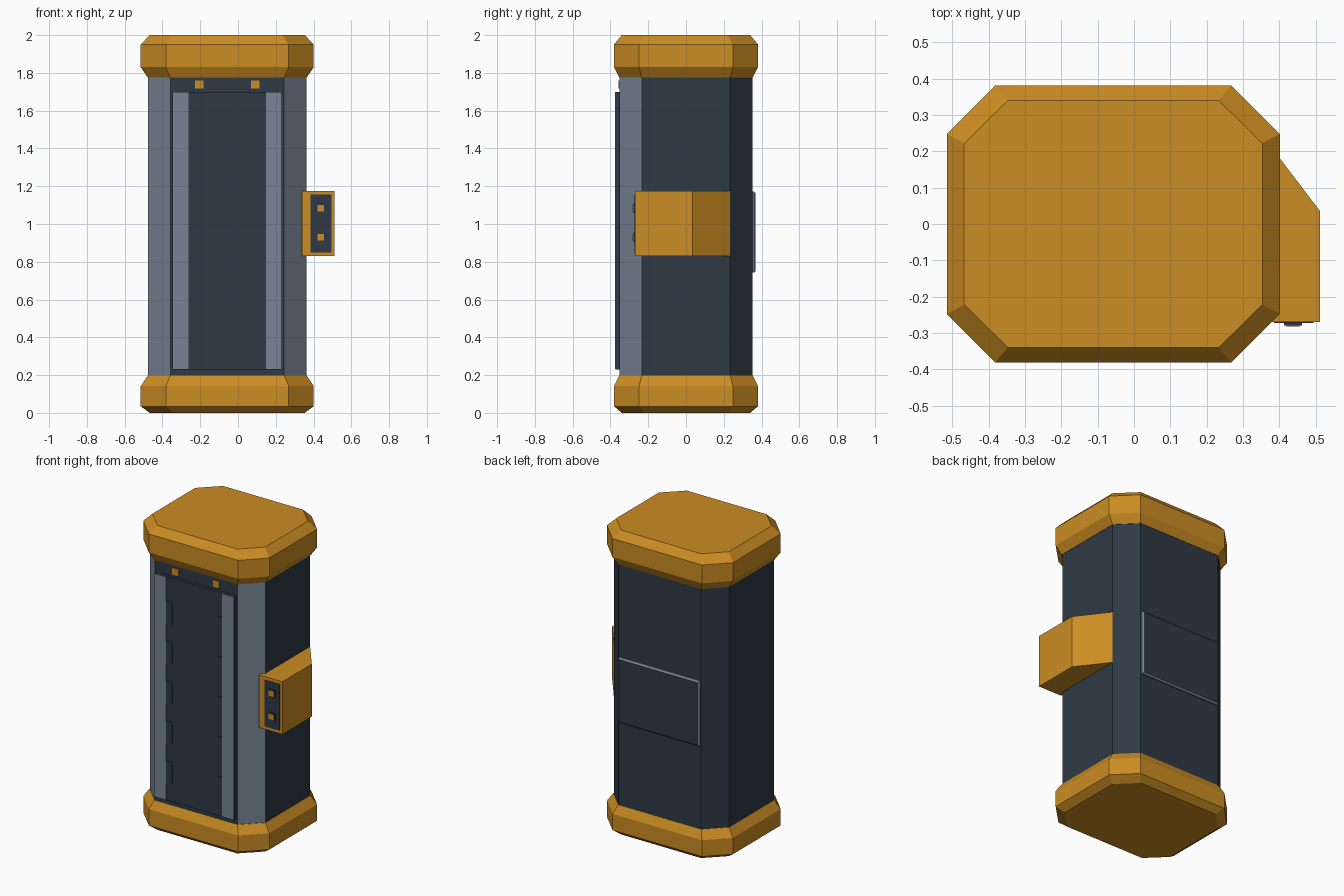
import bpy, bmesh
from mathutils import Vector

cube = bpy.data.objects.get("Cube")
if cube:
    bpy.data.objects.remove(cube, do_unlink=True)

CX = -0.057  # centre line of the cabinet, offset by the side box


def material(name, rgb):
    m = bpy.data.materials.new(name)
    m.use_nodes = True
    m.diffuse_color = (*rgb, 1)
    m.node_tree.nodes["Principled BSDF"].inputs["Base Color"].default_value = (*rgb, 1)
    return m


ORANGE = material("amber orange", (0.60, 0.265, 0.017))
DARK = material("dark navy grey", (0.028, 0.041, 0.058))
SLATE = material("slate grey", (0.185, 0.23, 0.30))


def finish(name, bm, *mats):
    bmesh.ops.recalc_face_normals(bm, faces=bm.faces)
    mesh = bpy.data.meshes.new(name)
    bm.to_mesh(mesh)
    bm.free()
    for m in mats:
        mesh.materials.append(m)
    ob = bpy.data.objects.new(name, mesh)
    bpy.context.collection.objects.link(ob)
    return ob


def loft(rings):
    """Closed solid through a stack of matching point rings."""
    bm = bmesh.new()
    loops = [[bm.verts.new(p) for p in ring] for ring in rings]
    for a, b in zip(loops, loops[1:]):
        for i in range(len(a)):
            j = (i + 1) % len(a)
            bm.faces.new((a[i], a[j], b[j], b[i]))
    bm.faces.new(loops[0])
    bm.faces.new(loops[-1])
    bmesh.ops.recalc_face_normals(bm, faces=bm.faces)
    return bm


def octagon(hx, hy, cx, cy, z):
    """Rectangle with cut corners: half sizes, then half lengths of the flats."""
    quarter = [(hx, -cy), (hx, cy), (cx, hy), (-cx, hy)]
    pts = quarter + [(-x, -y) for x, y in quarter]
    return [(CX + x, y, z) for x, y in pts]


def box(name, x, y, z, *mats):
    ring = lambda h: [(x[0], y[0], h), (x[1], y[0], h), (x[1], y[1], h), (x[0], y[1], h)]
    return finish(name, loft([ring(z[0]), ring(z[1])]), *mats)


# Main body: slate front corners, dark elsewhere
BODY = (0.419, 0.352, 0.30, 0.233)
bm = loft([octagon(*BODY, 0.15), octagon(*BODY, 1.82)])
for f in bm.faces:
    f.material_index = int(f.normal.y < -0.3 and abs(f.normal.x) > 0.3)
finish("body", bm, DARK, SLATE)

# Bevelled end caps
WIDE = (0.458, 0.381, 0.325, 0.248)
END = (0.41, 0.34, 0.29, 0.222)
INNER = (0.421, 0.354, 0.302, 0.235)
for name, stack in (
    ("base_cap", [(END, 0), (WIDE, 0.035), (WIDE, 0.142), (INNER, 0.197)]),
    ("top_cap", [(INNER, 1.776), (WIDE, 1.83), (WIDE, 1.951), (END, 2)]),
):
    finish(name, loft([octagon(*size, z) for size, z in stack]), ORANGE)

# Door slab
box("door", (CX - 0.29, CX + 0.29), (-0.372, -0.34), (0.23, 1.70), DARK)

# Door side strips, hinge tabs and header lamps, mirrored about the centre line
for side, s in (("right", -1), ("left", 1)):
    edge = sorted((CX + s * 0.204, CX + s * 0.286))
    box(side + "_door_strip", edge, (-0.376, -0.371), (0.232, 1.698), SLATE)
    for i in range(5):
        zc = 0.412 + i * 0.263
        outline = [(0.204, -0.077), (0.17, -0.077), (0.16, -0.06),
                   (0.16, 0.06), (0.17, 0.077), (0.204, 0.077)]
        rings = [[(CX + s * x, y, zc + z) for x, z in outline] for y in (-0.376, -0.37)]
        finish(f"{side}_door_tab_{i + 1}", loft(rings), DARK)
    xc = CX + s * 0.148
    box(side + "_header_lamp", (xc - 0.023, xc + 0.023), (-0.358, -0.35), (1.717, 1.76), ORANGE)

# Side control box, tapered into the body at the back
plan = [(0.34, -0.27), (0.512, -0.27), (0.512, 0.035), (0.362, 0.232), (0.34, 0.232)]
bm = loft([[(x, y, z) for x, y in plan] for z in (0.83, 1.176)])
finish("control_box", bm, ORANGE)
box("control_plate", (0.385, 0.494), (-0.273, -0.268), (0.85, 1.155), DARK)
for i, z in enumerate((0.93, 1.083)):
    box(f"button_rim_{i + 1}", (0.413, 0.462), (-0.279, -0.27), (z - 0.025, z + 0.025), DARK)
    box(f"button_{i + 1}", (0.42, 0.455), (-0.282, -0.275), (z - 0.018, z + 0.018), ORANGE)

# Back panel with slate bevelled rim
rings = []
for y, inset in ((0.345, 0), (0.36, 0), (0.369, 0.01)):
    x, lo, hi = 0.296 - inset, 0.742 + inset, 1.172 - inset
    rings.append([(CX - x, y, lo), (CX + x, y, lo), (CX + x, y, hi), (CX - x, y, hi)])
bm = loft(rings)
for f in bm.faces:
    f.material_index = int(f.normal.y < 0.9)
finish("back_panel", bm, DARK, SLATE)
